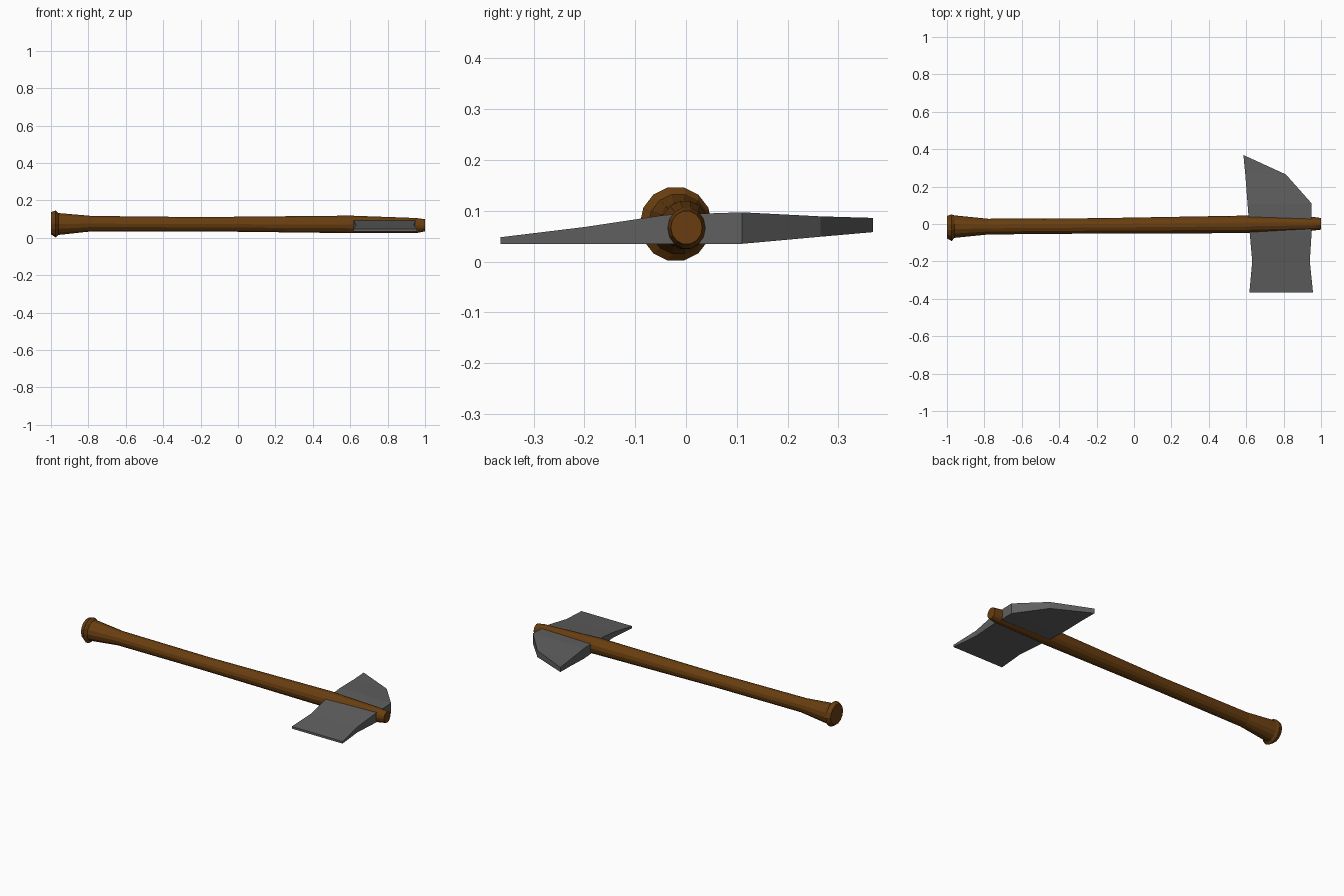
import bpy, bmesh, math

if "Cube" in bpy.data.objects:
    bpy.data.objects.remove(bpy.data.objects["Cube"])


def material(name, rgb):
    m = bpy.data.materials.new(name)
    m.diffuse_color = (*rgb, 1)
    m.use_nodes = True
    m.node_tree.nodes["Principled BSDF"].inputs["Base Color"].default_value = m.diffuse_color
    return m


def loft(name, rings, mat):
    """Skin a list of equal-length point rings, with capped ends."""
    bm = bmesh.new()
    loops = [[bm.verts.new(p) for p in ring] for ring in rings]
    for a, b in zip(loops, loops[1:]):
        for i in range(len(a)):
            j = (i + 1) % len(a)
            bm.faces.new((a[i], a[j], b[j], b[i]))
    bm.faces.new(loops[0])
    bm.faces.new(loops[-1])
    bmesh.ops.remove_doubles(bm, verts=bm.verts, dist=0.0001)
    bmesh.ops.recalc_face_normals(bm, faces=bm.faces)
    mesh = bpy.data.meshes.new(name)
    bm.to_mesh(mesh)
    bm.free()
    mesh.materials.append(mat)
    ob = bpy.data.objects.new(name, mesh)
    bpy.context.collection.objects.link(ob)
    return ob


wood = material("brown wood", (0.14, 0.048, 0.005))
steel = material("grey steel", (0.115, 0.115, 0.115))

# Handle: x, centre y, centre z, radius y, radius z
SIDES = 14
sections = [
    (-1.0, -0.017, 0.078, 0.060, 0.061),
    (-0.975, -0.020, 0.074, 0.071, 0.074),
    (-0.96, -0.014, 0.074, 0.060, 0.060),
    (-0.78, -0.014, 0.076, 0.042, 0.042),
    (-0.2, -0.010, 0.073, 0.041, 0.039),
    (0.6, -0.002, 0.072, 0.047, 0.048),
    (0.955, 0.001, 0.066, 0.037, 0.041),
    (1.0, 0.001, 0.067, 0.031, 0.033),
]
rings = []
for x, cy, cz, ry, rz in sections:
    rings.append([(x, cy + ry * math.cos(t), cz + rz * math.sin(t))
                  for t in (2 * math.pi * i / SIDES for i in range(SIDES))])
loft("handle", rings, wood)

# Axe head: y, x inner, x outer, z low, z high
slices = [
    (-0.365, 0.617, 0.957, 0.035, 0.048),
    (-0.20, 0.632, 0.940, 0.035, 0.068),
    (-0.04, 0.618, 0.950, 0.035, 0.092),
    (0.11, 0.607, 0.950, 0.035, 0.097),
    (0.265, 0.595, 0.812, 0.049, 0.089),
    (0.368, 0.585, 0.587, 0.058, 0.086),
]
rings = [[(x0, y, z0), (x1, y, z0), (x1, y, z1), (x0, y, z1)]
         for y, x0, x1, z0, z1 in slices]
loft("axe_head", rings, steel)
